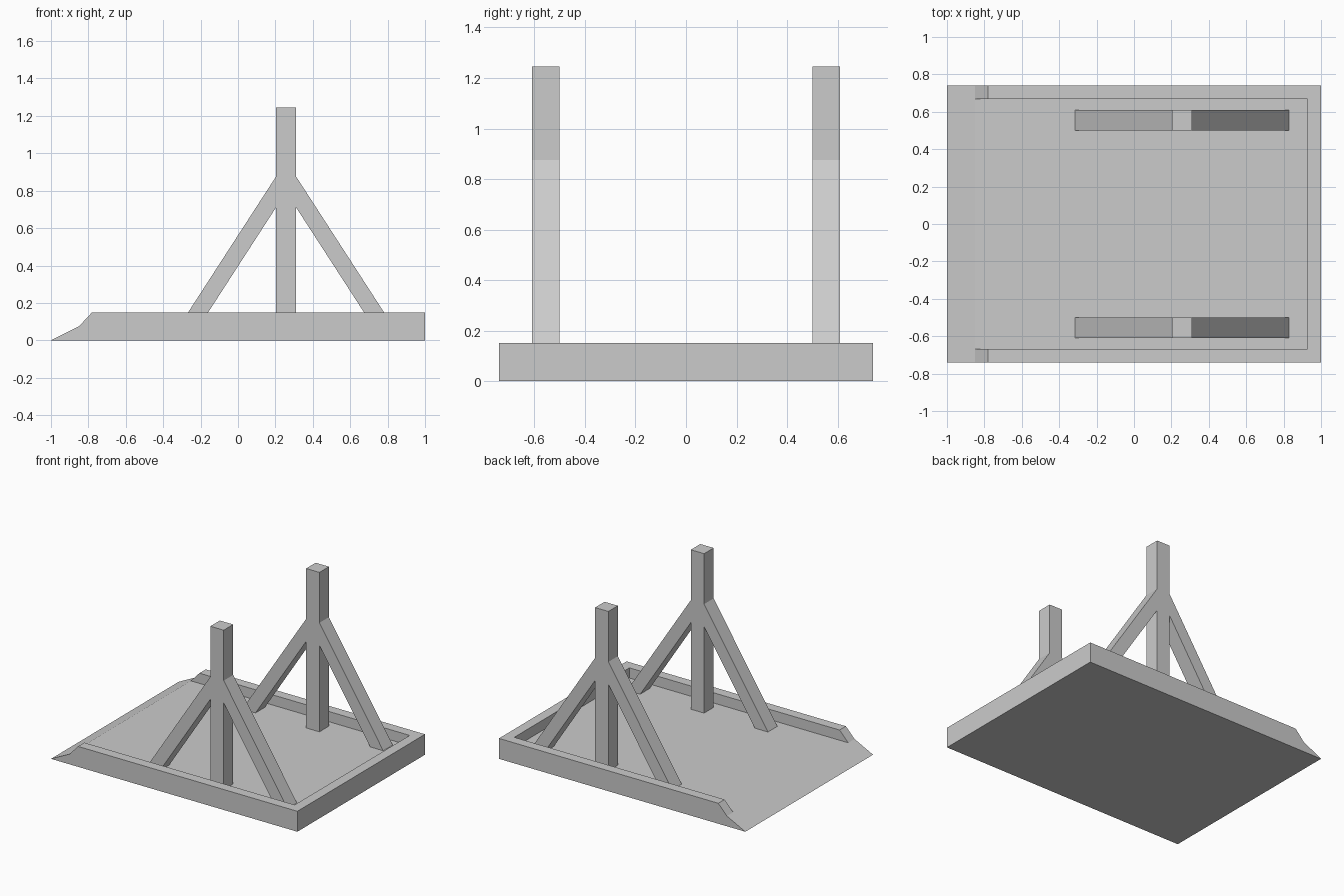
import bpy
import bmesh

cube = bpy.data.objects.get("Cube")
if cube:
    bpy.data.objects.remove(cube, do_unlink=True)

grey = bpy.data.materials.new("plain_grey")
grey.use_nodes = True
COLOUR = (0.6, 0.6, 0.6, 1)
grey.diffuse_color = COLOUR
grey.node_tree.nodes["Principled BSDF"].inputs["Base Color"].default_value = COLOUR


def extrude_profile(name, profile, y0, y1):
    """Solid made from an x-z outline pushed from y0 to y1."""
    bm = bmesh.new()
    face = bm.faces.new([bm.verts.new((x, y0, z)) for x, z in profile])
    moved = bmesh.ops.extrude_face_region(bm, geom=[face])["geom"]
    for v in moved:
        if isinstance(v, bmesh.types.BMVert):
            v.co.y = y1
    bmesh.ops.recalc_face_normals(bm, faces=bm.faces)
    mesh = bpy.data.meshes.new(name)
    bm.to_mesh(mesh)
    bm.free()
    mesh.materials.append(grey)
    obj = bpy.data.objects.new(name, mesh)
    bpy.context.collection.objects.link(obj)
    return obj


FLOOR, RIM = 0.075, 0.15
HALF_W, INNER_W = 0.74, 0.667

# Tray: ramped slab with a recess that leaves a rim on three sides
tray = extrude_profile(
    "tray",
    [(-1, 0), (1, 0), (1, RIM), (-0.78, RIM), (-0.85, FLOOR)],
    -HALF_W, HALF_W)
cutter = extrude_profile(
    "recess_cutter",
    [(-1.2, FLOOR), (0.927, FLOOR), (0.927, 0.4), (-1.2, 0.4)],
    -INNER_W, INNER_W)
cutter.hide_render = True
recess = tray.modifiers.new("recess", "BOOLEAN")
recess.operation = "DIFFERENCE"
recess.solver = "EXACT"
recess.object = cutter
bpy.context.view_layer.objects.active = tray
bpy.ops.object.modifier_apply(modifier="recess")
bpy.data.objects.remove(cutter, do_unlink=True)

# Two upright frames: a post with a sloping brace on each side
MID, HALF_POST = 0.257, 0.054
for side, y0, y1 in (("right", -0.61, -0.5), ("left", 0.5, 0.61)):
    extrude_profile(
        side + "_post",
        [(MID - HALF_POST, FLOOR), (MID + HALF_POST, FLOOR),
         (MID + HALF_POST, 1.245), (MID - HALF_POST, 1.245)],
        y0, y1)
    for end, s in (("front", -1), ("rear", 1)):
        brace = [(0.572, FLOOR), (0.465, FLOOR), (HALF_POST, 0.71), (HALF_POST, 0.875)]
        extrude_profile(f"{side}_{end}_brace",
                        [(MID + s * x, z) for x, z in brace], y0, y1)
